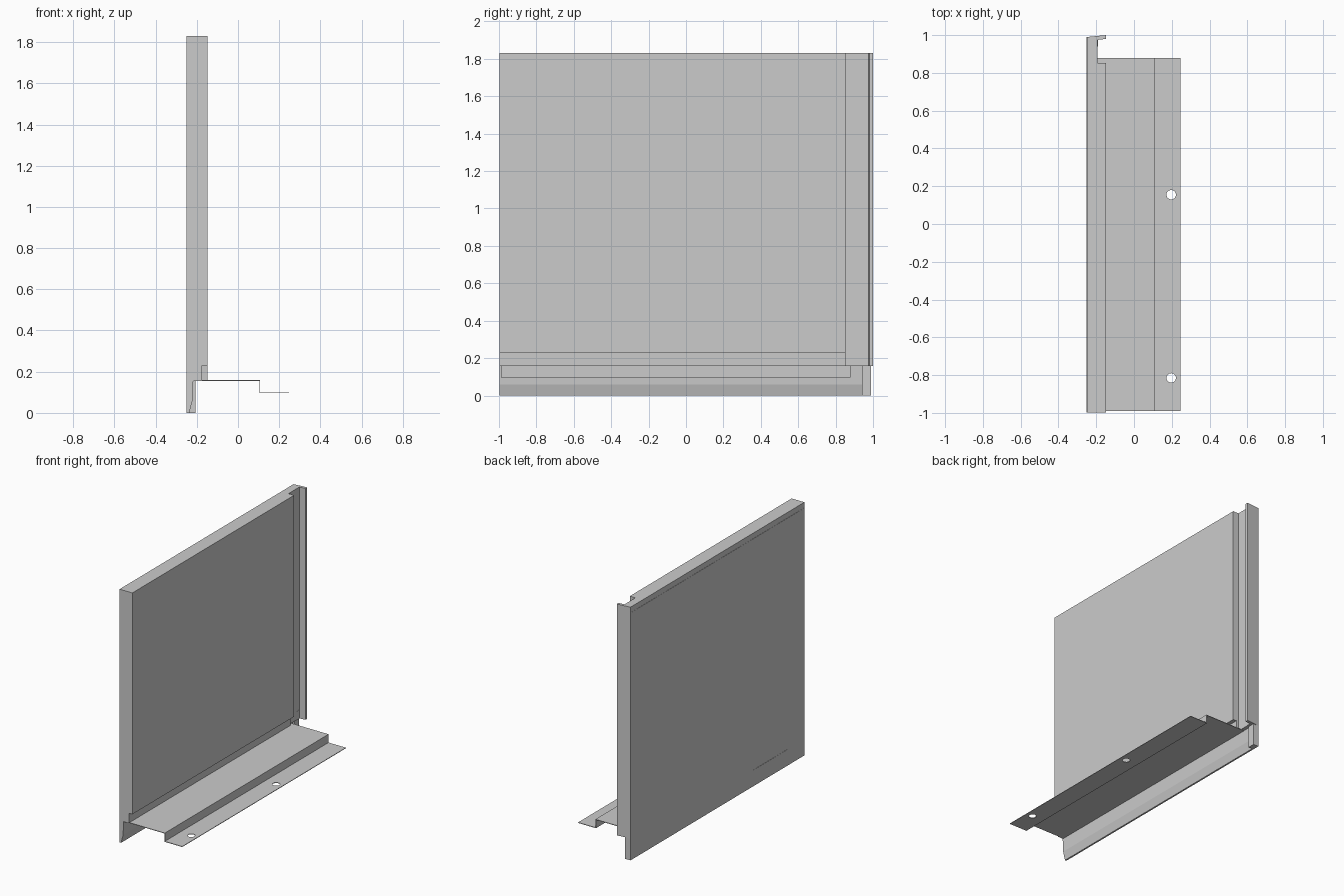
import bpy, bmesh
from mathutils import Vector

if "Cube" in bpy.data.objects:
    bpy.data.objects.remove(bpy.data.objects["Cube"])


def prism(name, pts, axis, lo, hi):
    """Extrude a closed profile: axis 'y' takes (x, z) points, axis 'z' takes (x, y)."""
    bm = bmesh.new()
    if axis == 'y':
        verts = [bm.verts.new((a, lo, b)) for a, b in pts]
        step = Vector((0, hi - lo, 0))
    else:
        verts = [bm.verts.new((a, b, lo)) for a, b in pts]
        step = Vector((0, 0, hi - lo))
    face = bm.faces.new(verts)
    ext = bmesh.ops.extrude_face_region(bm, geom=[face])
    bmesh.ops.translate(bm, vec=step,
                        verts=[g for g in ext['geom'] if isinstance(g, bmesh.types.BMVert)])
    bmesh.ops.recalc_face_normals(bm, faces=bm.faces)
    mesh = bpy.data.meshes.new(name)
    bm.to_mesh(mesh)
    bm.free()
    ob = bpy.data.objects.new(name, mesh)
    bpy.context.collection.objects.link(ob)
    return ob


def box(name, x0, x1, y0, y1, z0, z1):
    return prism(name, [(x0, z0), (x1, z0), (x1, z1), (x0, z1)], 'y', y0, y1)


BACK = -0.249   # plane behind the thin face sheets
TOP = 1.83

# Main panel with a rebate along its lower inner edge
prism('panel_body', [(BACK, 0.158), (-0.175, 0.158), (-0.175, 0.23), (-0.147, 0.23),
                     (-0.147, TOP), (BACK, TOP)], 'y', -0.997, 0.852)

# Vertical end channel with its outer flange
prism('end_channel', [(BACK, 0.852), (-0.192, 0.852), (-0.192, 0.975), (-0.147, 0.98),
                      (-0.147, 1.0), (-0.22, 0.993), (BACK, 0.99)], 'z', 0.158, TOP)

# Lower skirt with a tapered bottom lip
prism('lower_skirt', [(BACK, 0.0), (-0.237, 0.0), (-0.221, 0.06), (-0.217, 0.158),
                      (BACK, 0.158)], 'y', -0.997, 0.94)

# Corner block closing the skirt, with a tab up the channel
prism('corner_block', [(BACK, 0.0), (-0.207, 0.0), (-0.207, 0.158), (-0.19, 0.158),
                       (-0.19, 0.22), (BACK, 0.22)], 'y', 0.94, 0.99)

# Outer face sheet and access hatch
box('face_sheet', -0.2505, BACK, -0.997, 0.99, 0.12, 1.79)
box('access_hatch', -0.2505, BACK, -0.80, -0.41, 0.002, 0.118)

# Stepped mounting ledge folded from thin sheet
t = 0.004
ledge = prism('mounting_ledge', [(-0.218, 0.16), (0.108, 0.16), (0.108, 0.1), (0.247, 0.1),
                                 (0.247, 0.1 - t), (0.108 - t, 0.1 - t),
                                 (0.108 - t, 0.16 - t), (-0.218, 0.16 - t)],
              'y', -0.99, 0.88)

# Round fixing holes through the ledge
for y in (-0.815, 0.155):
    bpy.ops.mesh.primitive_cylinder_add(vertices=32, radius=0.025, depth=0.06,
                                        location=(0.197, y, 0.098))
    cutter = bpy.context.object
    cutter.name = 'hole_cutter'
    cutter.hide_render = True
    mod = ledge.modifiers.new('fixing_hole', 'BOOLEAN')
    mod.operation = 'DIFFERENCE'
    mod.solver = 'EXACT'
    mod.object = cutter
    bpy.context.view_layer.objects.active = ledge
    bpy.ops.object.modifier_apply(modifier=mod.name)
    bpy.data.objects.remove(cutter)
